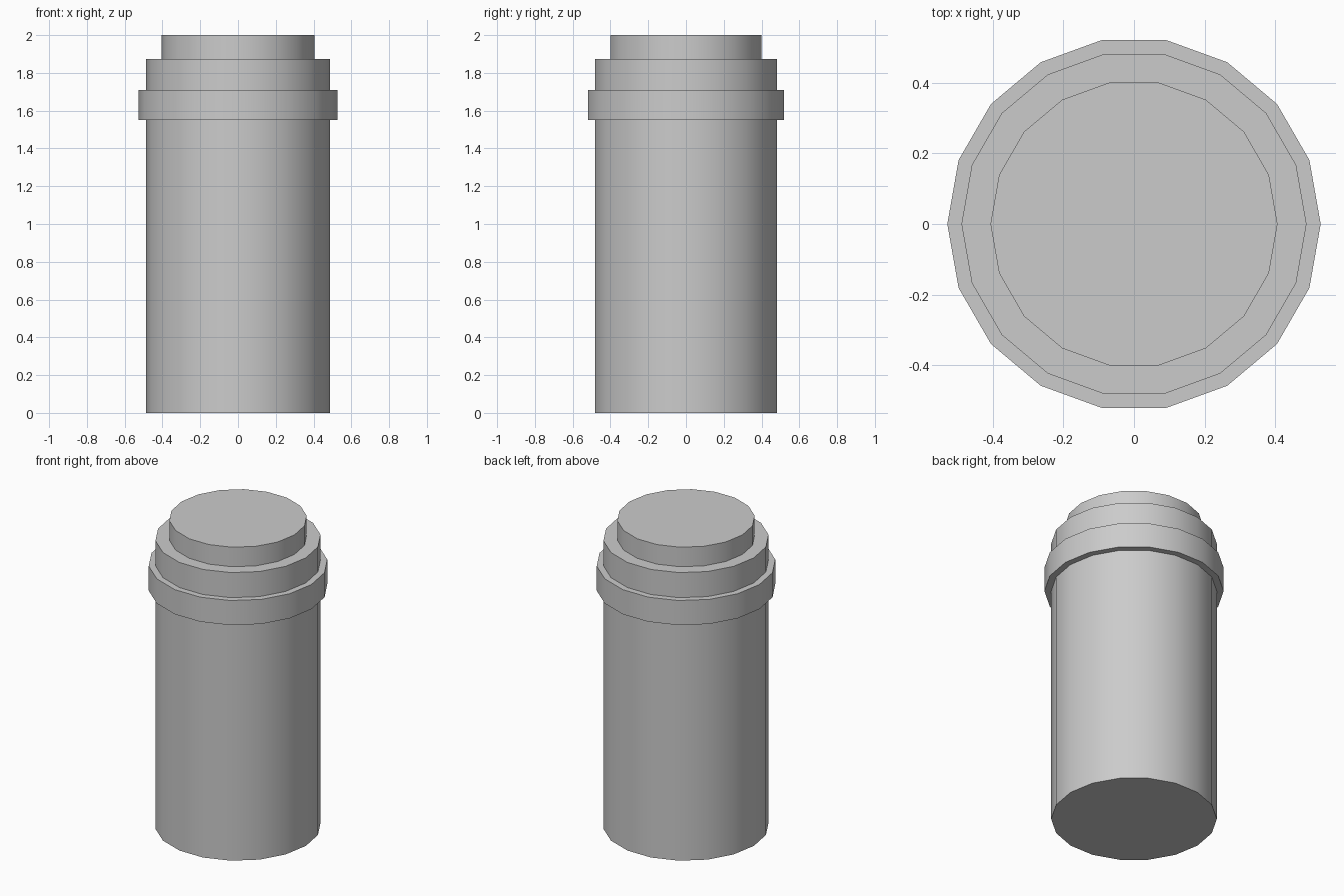
import bpy, bmesh, math

if "Cube" in bpy.data.objects:
    bpy.data.objects.remove(bpy.data.objects["Cube"])

SIDES = 18


def lathe(name, profile):
    """Revolve a (radius, z) profile, bottom to top, and close both ends."""
    bm = bmesh.new()
    rings = []
    for r, z in profile:
        rings.append([bm.verts.new((r * math.cos(2 * math.pi * i / SIDES),
                                    r * math.sin(2 * math.pi * i / SIDES), z))
                      for i in range(SIDES)])
    for low, high in zip(rings, rings[1:]):
        for i in range(SIDES):
            j = (i + 1) % SIDES
            bm.faces.new((low[i], low[j], high[j], high[i]))
    bm.faces.new(rings[0][::-1])
    bm.faces.new(rings[-1])
    mesh = bpy.data.meshes.new(name)
    bm.to_mesh(mesh)
    bm.free()
    obj = bpy.data.objects.new(name, mesh)
    bpy.context.collection.objects.link(obj)
    bpy.context.view_layer.objects.active = obj
    obj.select_set(True)
    bpy.ops.object.shade_smooth_by_angle(angle=math.radians(30))
    obj.select_set(False)
    return obj


BODY, COLLAR, CAP = 0.488, 0.528, 0.406

# Canister: straight body, raised collar, shoulder and narrower cap
lathe("canister", [
    (BODY, 0), (BODY, 1.55),
    (COLLAR, 1.55), (COLLAR, 1.71),
    (BODY, 1.71), (BODY, 1.873),
    (CAP, 1.873), (CAP, 2.0),
])
